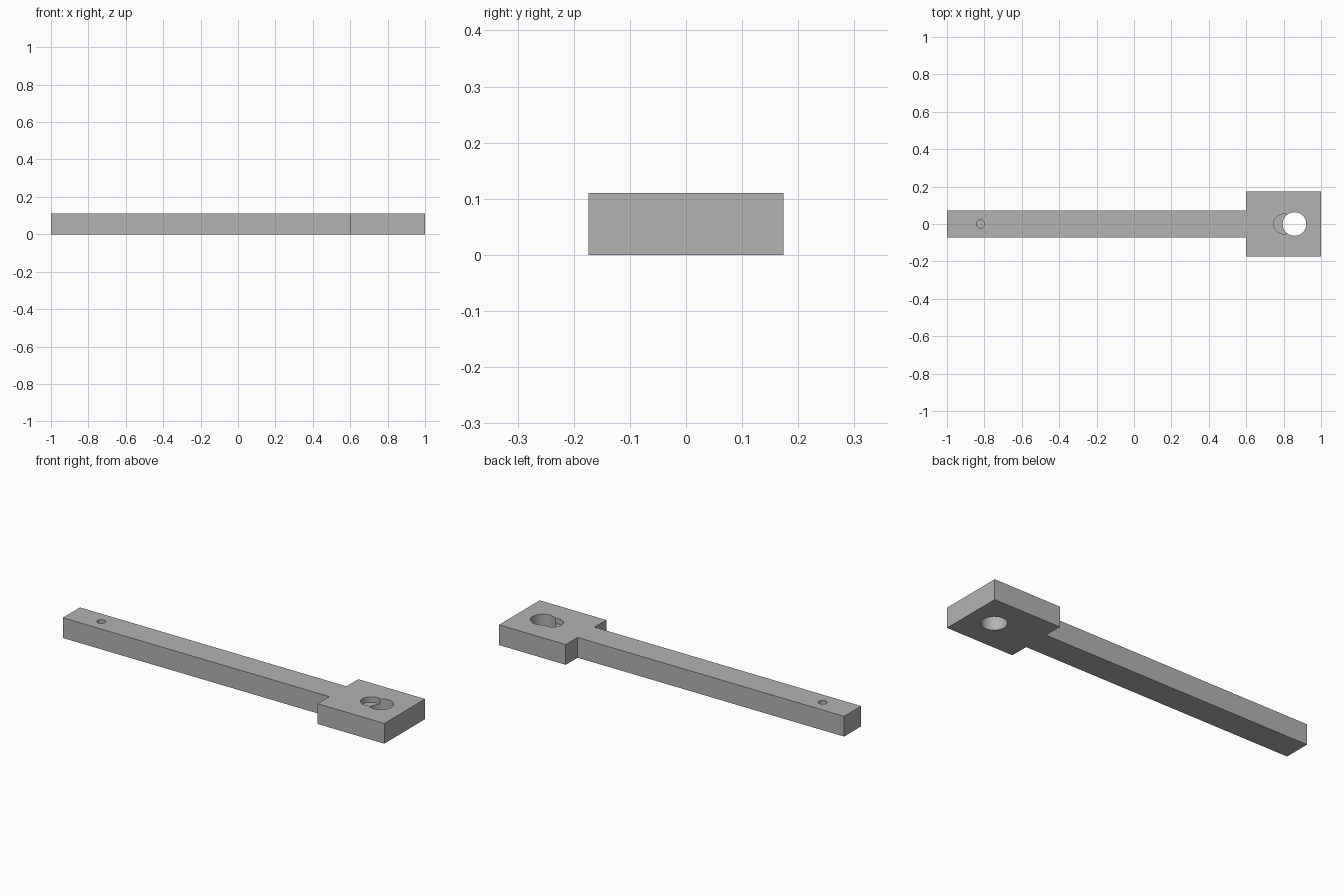
import bpy
import bmesh

default = bpy.data.objects.get("Cube")
if default:
    bpy.data.objects.remove(default, do_unlink=True)

HEIGHT = 0.11
ARM, HEAD = 0.073, 0.174   # half widths
NECK = 0.6                 # where the arm meets the head

grey = bpy.data.materials.new("plain grey")
grey.use_nodes = True
color = (0.45, 0.45, 0.45, 1)
grey.diffuse_color = color
grey.node_tree.nodes["Principled BSDF"].inputs["Base Color"].default_value = color


def add_object(name, bm):
    mesh = bpy.data.meshes.new(name)
    bm.to_mesh(mesh)
    bm.free()
    mesh.materials.append(grey)
    obj = bpy.data.objects.new(name, mesh)
    bpy.context.collection.objects.link(obj)
    return obj


def drill(target, name, x, radius, floor):
    """Cut a round hole from the top down to the given floor height."""
    top = HEIGHT + 0.05
    bpy.ops.mesh.primitive_cylinder_add(
        vertices=64, radius=radius, depth=top - floor,
        location=(x, 0, (top + floor) / 2))
    cutter = bpy.context.object
    cutter.name = name
    cutter.data.materials.append(grey)
    cutter.hide_render = True
    cut = target.modifiers.new(name, "BOOLEAN")
    cut.operation = "DIFFERENCE"
    cut.solver = "EXACT"
    cut.object = cutter
    bpy.context.view_layer.objects.active = target
    bpy.ops.object.modifier_apply(modifier=cut.name)
    bpy.data.objects.remove(cutter, do_unlink=True)


# Flat outline of arm and head, extruded upward
half = [(-1, -ARM), (NECK, -ARM), (NECK, -HEAD), (1, -HEAD)]
outline = half + [(x, -y) for x, y in reversed(half)]
bm = bmesh.new()
base = bm.faces.new([bm.verts.new((x, y, 0)) for x, y in outline])
result = bmesh.ops.extrude_face_region(bm, geom=[base], use_keep_orig=True)
raised = [v for v in result["geom"] if isinstance(v, bmesh.types.BMVert)]
bmesh.ops.translate(bm, verts=raised, vec=(0, 0, HEIGHT))
bmesh.ops.recalc_face_normals(bm, faces=bm.faces)
handle = add_object("handle_with_square_head", bm)

# Through hole, overlapping shallow pocket, and small blind hole in the arm
drill(handle, "through_hole", 0.858, 0.063, -0.05)
drill(handle, "shallow_pocket", 0.8, 0.053, HEIGHT - 0.03)
drill(handle, "pin_hole", -0.82, 0.022, HEIGHT - 0.04)

# Round hole walls with crisp rims
bpy.ops.object.select_all(action="DESELECT")
handle.select_set(True)
bpy.context.view_layer.objects.active = handle
bpy.ops.object.shade_smooth_by_angle()
